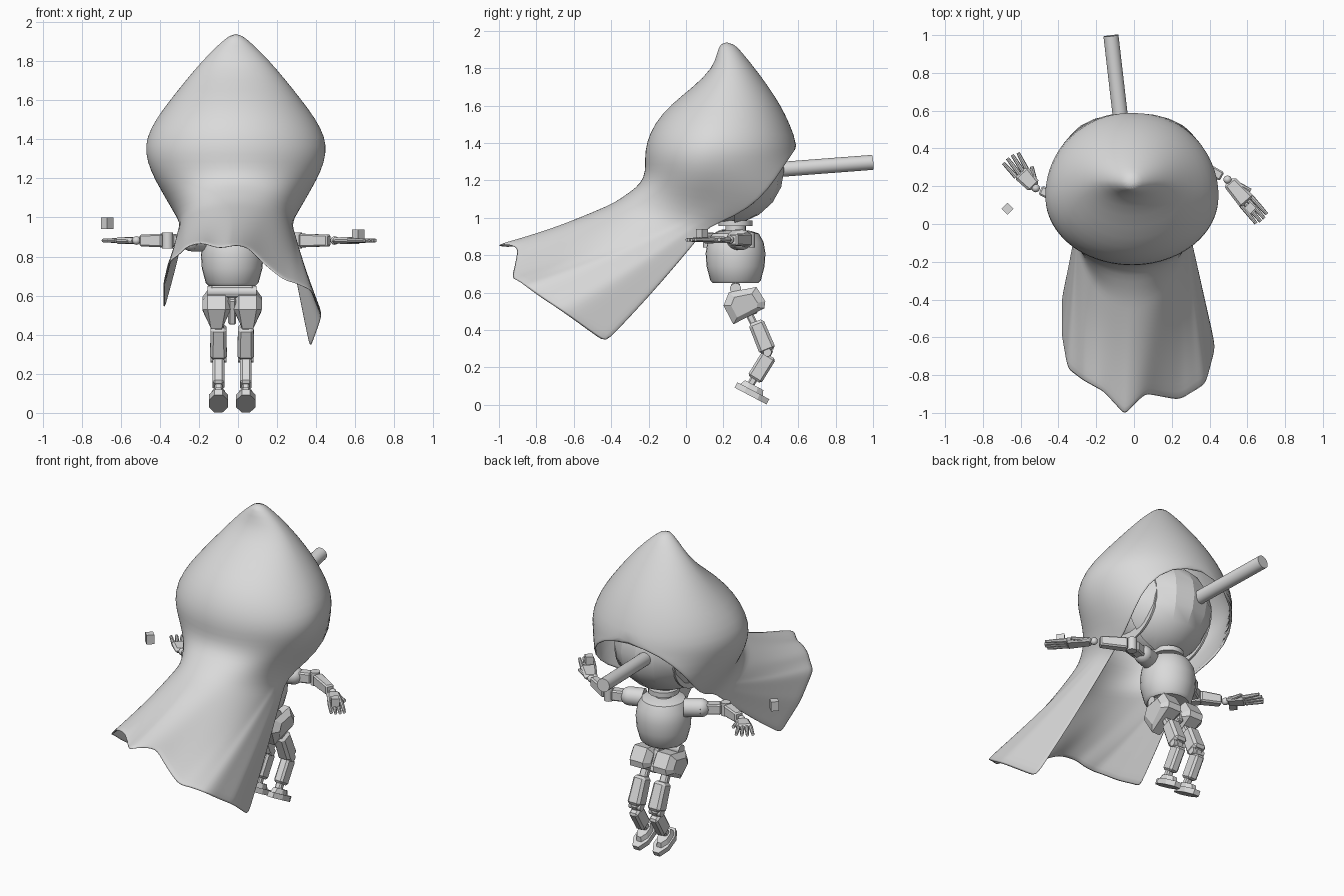
import bpy, bmesh, math
from mathutils import Vector as V, Matrix

if "Cube" in bpy.data.objects:
    bpy.data.objects.remove(bpy.data.objects["Cube"])

grey = bpy.data.materials.new("plain grey")
grey.diffuse_color = (0.7, 0.7, 0.7, 1)
grey.use_nodes = True
grey.node_tree.nodes["Principled BSDF"].inputs["Base Color"].default_value = grey.diffuse_color


def finish(name, bm, smooth=None, bevel=0):
    bmesh.ops.recalc_face_normals(bm, faces=bm.faces)
    me = bpy.data.meshes.new(name)
    bm.to_mesh(me)
    bm.free()
    me.materials.append(grey)
    ob = bpy.data.objects.new(name, me)
    bpy.context.collection.objects.link(ob)
    if smooth:
        bpy.context.view_layer.objects.active = ob
        ob.select_set(True)
        bpy.ops.object.shade_smooth_by_angle(angle=math.radians(smooth))
        ob.select_set(False)
    if bevel:
        m = ob.modifiers.new("bevel", 'BEVEL')
        m.width, m.segments = bevel, 1
    return ob


def frame(a, b, side):
    z = (b - a).normalized()
    x = (V(side) - z * z.dot(V(side))).normalized()
    m = Matrix((x, z.cross(x), z)).transposed().to_4x4()
    m.translation = (a + b) / 2
    return m


def beam(name, a, b, w, t, side=(1, 0, 0), taper=1, bevel=0.008):
    """Box from a to b; w is measured along side, t across it."""
    a, b = V(a), V(b)
    bm = bmesh.new()
    bmesh.ops.create_cube(bm, size=1)
    for v in bm.verts:
        k = taper if v.co.z > 0 else 1
        v.co = V((v.co.x * w * k, v.co.y * t * k, v.co.z * (b - a).length))
    bm.transform(frame(a, b, side))
    return finish(name, bm, bevel=bevel)


def slab(name, a, b, w, t, top=1):
    """Eight-sided plate lying along a to b, its upper face scaled by top."""
    a, b = V(a), V(b)
    bm = bmesh.new()
    bmesh.ops.create_cone(bm, cap_ends=True, segments=8, radius1=1, radius2=top, depth=t)
    c = math.cos(math.pi / 8)
    bm.transform(Matrix.Rotation(math.pi / 8, 4, 'Z'))
    for v in bm.verts:
        v.co = V((v.co.x / c * w / 2, -v.co.z, v.co.y / c * (b - a).length / 2))
    m = frame(a, b, (1, 0, 0))
    if m.col[1].z > 0:
        m = m @ Matrix.Diagonal((1, -1, 1, 1))
    bm.transform(m)
    return finish(name, bm)


def rod(name, a, b, r, r2=None, n=20):
    a, b = V(a), V(b)
    bm = bmesh.new()
    bmesh.ops.create_cone(bm, cap_ends=True, segments=n, radius1=r,
                          radius2=r if r2 is None else r2, depth=(b - a).length)
    side = (0, 0, 1) if abs((b - a).normalized().z) < .9 else (1, 0, 0)
    bm.transform(frame(a, b, side))
    return finish(name, bm, smooth=35)


def ball(name, c, s, u=24, v=14, smooth=40, keep=None):
    bm = bmesh.new()
    bmesh.ops.create_uvsphere(bm, u_segments=u, v_segments=v, radius=1)
    if keep is not None:
        bmesh.ops.bisect_plane(bm, geom=bm.verts[:] + bm.edges[:] + bm.faces[:],
                               plane_co=(0, keep, 0), plane_no=(0, -1, 0), clear_outer=True)
    bm.transform(Matrix.Translation(c) @ Matrix.Diagonal((*s, 1)))
    return finish(name, bm, smooth=smooth)


# Hood rows: back point (y, z), side point (x, y, z), edge point (x, y, z)
ROWS = [
    ((.19, 1.935), (.02, .22, 1.935), (0, .25, 1.93)),
    ((.172, 1.88), (.085, .23, 1.88), (0, .295, 1.88)),
    ((.15, 1.80), (.165, .24, 1.80), (0, .36, 1.80)),
    ((.05, 1.70), (.25, .23, 1.70), (0, .435, 1.70)),
    ((-.08, 1.60), (.33, .21, 1.60), (0, .50, 1.60)),
    ((-.165, 1.50), (.405, .18, 1.50), (0, .55, 1.50)),
    ((-.207, 1.40), (.452, .16, 1.41), (0, .595, 1.38)),
    ((-.215, 1.32), (.458, .14, 1.33), (.20, .565, 1.34)),
    ((-.21, 1.25), (.432, .13, 1.24), (.32, .49, 1.22)),
    ((-.235, 1.18), (.38, .12, 1.15), (.335, .40, 1.10)),
    ((-.30, 1.13), (.32, .09, 1.06), (.30, .27, 1.01)),
    ((-.38, 1.075), (.28, .0, .98), (.262, .12, .955)),
]
# Cape hem from left corner to right corner
HEM = [(-.38, -.40, .53), (-.38, -.60, .66), (-.35, -.77, .77), (-.27, -.83, .85),
       (-.16, -.89, .86), (-.05, -1.01, .85), (.06, -.90, .84), (.24, -.935, .67),
       (.38, -.85, .63), (.43, -.66, .49), (.37, -.43, .33)]


def row_point(row, s):
    (yb, zb), S, E = row
    S, E, u, k = V(S), V(E), abs(s), .55
    sg = 1 if s > 0 else -1
    if u <= k:
        a = u / k * math.pi / 2
        p = S + (V((0, yb, zb)) - S) * math.cos(a)
        p.x = S.x * math.sin(a)
    else:
        m = math.acos(E.x / S.x)
        a = (u - k) / (1 - k) * m
        p = S + (E - S) * (math.sin(a) / math.sin(m))
        p.x = S.x * math.cos(a)
    p.x = p.x * sg - .011
    return p


def hem_point(s):
    f = (s + 1) / 2 * (len(HEM) - 1)
    i = min(int(f), len(HEM) - 2)
    return V(HEM[i]).lerp(V(HEM[i + 1]), f - i)


# Hood and cape as one draped surface
N, CAPE = 48, 9
params = [-1 + 2 * i / N for i in range(N + 1)]
bm = bmesh.new()
grid = [[bm.verts.new(row_point(r, s)) for s in params] for r in ROWS]
for j in range(1, CAPE + 1):
    t = j / CAPE
    line = []
    for s in params:
        p = row_point(ROWS[-1], s).lerp(hem_point(s), t)
        p.z += .01 * t * math.sin(s * 17) * (1 - s * s) - .015 * math.sin(math.pi * t)
        line.append(bm.verts.new(p))
    grid.append(line)
for a, b in zip(grid, grid[1:]):
    for i in range(N):
        bm.faces.new((a[i], a[i + 1], b[i + 1], b[i]))
bm.faces.new(grid[0][:-1])
bmesh.ops.remove_doubles(bm, verts=bm.verts, dist=.0005)
hood = finish("hooded_cape", bm, smooth=80)
sol = hood.modifiers.new("cloth", 'SOLIDIFY')
sol.thickness, sol.offset = .012, 0
hood.modifiers.new("round", 'SUBSURF').levels = 1
hood.modifiers["round"].render_levels = 1

# Head, faceted mask with side seams, nose and neck
CX, CY = -.03, .265
ball("head", (-.01, .2, 1.26), (.28, .28, .285))
ball("face_mask", (-.01, .2, 1.255), (.295, .325, .295), u=16, v=10, smooth=20, keep=.18)
for x in (-.21, .19):
    rod("mask_seam", (x - .006, .2, 1.245), (x + .006, .2, 1.245), .232, n=32)
rod("nose", (-.055, .42, 1.252), (-.122, .997, 1.296), .04, n=24)
rod("neck", (CX, CY, .9), (CX, CY, 1.0), .055)
rod("neck_collar", (CX, CY, .955), (CX, CY, .985), .09)

# Barrel torso
bm = bmesh.new()
prof = [(0, .935), (.08, .93), (.125, .915), (.15, .87), (.16, .81), (.155, .74), (.135, .665), (.12, .65), (0, .65)]
vs = [bm.verts.new((r, 0, z)) for r, z in prof]
es = [bm.edges.new(e) for e in zip(vs, vs[1:])]
bmesh.ops.spin(bm, geom=vs + es, cent=(0, 0, 0), axis=(0, 0, 1), angle=2 * math.pi, steps=28)
bmesh.ops.remove_doubles(bm, verts=bm.verts, dist=.0005)
bm.transform(Matrix.Translation((CX, CY, 0)))
finish("torso", bm, smooth=40)

# Waist joint
rod("waist_pin", (CX - .125, CY, .62), (CX + .125, CY, .62), .03)
beam("waist_bar", (CX - .11, CY, .62), (CX + .11, CY, .62), .06, .05, (0, 0, 1))
beam("pelvis", (CX, .28, .60), (CX, .33, .47), .04, .12)

# Legs
OUTLINE = [(.195, .53), (.225, .605), (.38, .635), (.43, .555), (.425, .515), (.25, .425)]
for side, x in (("left", -.1), ("right", .04)):
    def leg(part, a, b, w, t, **k):
        return beam(f"{side}_{part}", (x, *a), (x, *b), w, t, **k)
    out = -.01 if x < CX else .01
    bm = bmesh.new()
    rings = []
    for dx, k in ((-.072, .6), (-.045, .95), (.045, .95), (.072, .6)):
        rings.append([bm.verts.new((x + out + dx * min(1, .62 + (z - .425) * 4), .31 + (y - .31) * k,
                                    .53 + (z - .53) * k)) for y, z in OUTLINE])
    for a, b in zip(rings, rings[1:]):
        for i in range(6):
            bm.faces.new((a[i], a[i - 1], b[i - 1], b[i]))
    bm.faces.new(rings[0])
    bm.faces.new(rings[-1])
    finish(f"{side}_hip_shell", bm)
    leg("thigh_link", (.33, .50), (.38, .40), .05, .04)
    leg("thigh", (.372, .445), (.438, .285), .08, .085, taper=1.08, bevel=.015)
    rod(f"{side}_knee_pin", (x - .04, .435, .28), (x + .04, .435, .28), .022)
    leg("shin_link", (.45, .30), (.40, .20), .045, .04)
    leg("shin", (.445, .265), (.365, .135), .06, .085, bevel=.012)
    leg("ankle", (.37, .15), (.335, .09), .04, .04)
    slab(f"{side}_sole", (x, .267, .106), (x, .438, .016), .098, .032)
    slab(f"{side}_shoe", (x, .29, .122), (x, .42, .052), .085, .04, top=.75)

# Arms: shoulder, elbow, wrist, knuckles, fingertips
ARMS = [("right", (.10, .27), (.30, .34), (.495, .235), (.60, .115), (.683, .018), .075),
        ("left", (-.16, .25), (-.36, .12), (-.52, .19), (-.6, .275), (-.66, .36), .095)]
Z, UP = .882, (0, 0, 1)
for side, sh, el, wr, kn, tip, spread in ARMS:
    p = [V((*q, Z)) for q in (sh, el, wr, kn, tip)]
    rod(f"{side}_shoulder", p[0], p[0].lerp(p[1], .4), .055)
    ball(f"{side}_shoulder_cap", p[0].lerp(p[1], .4), (.055, .055, .055), 16, 10)
    beam(f"{side}_upper_arm", p[0].lerp(p[1], .4), p[1].lerp(p[0], .1), .065, .06, UP)
    rod(f"{side}_elbow_pin", p[1] - V((0, 0, .04)), p[1] + V((0, 0, .04)), .028)
    beam(f"{side}_forearm", p[1].lerp(p[2], .12), p[2].lerp(p[1], .15), .07, .06, UP, taper=.85)
    ball(f"{side}_wrist", p[2], (.022, .022, .022), 12, 8)
    beam(f"{side}_palm", p[2].lerp(p[3], .08), p[3], .03, .075, UP, taper=1.25, bevel=.012)
    d = (p[4] - p[3]).normalized()
    across = d.cross(V(UP))
    for i in range(4):
        f = (i - 1.5) / 3
        base = p[3] + across * f * .07
        end = p[4] + across * f * spread - d * abs(f) * .025
        mid = base.lerp(end, .5)
        rod(f"{side}_finger_{i + 1}", base - d * .008, mid, .0125, .011, 8)
        rod(f"{side}_fingertip_{i + 1}", mid, end, .0115, .009, 8)
    th = across * (1 if side == "left" else -1)
    a = p[2].lerp(p[3], .4) + th * .03
    rod(f"{side}_thumb", a, a + th * .025 + d * .06, .013, .01, 8)

# Control blocks beside the hands
for name, c, s in (("left_block", (-.67, .08, .97), .045), ("right_block", (.615, .085, .91), .045)):
    d = V((.5, .5, 0)).normalized() * s / 2
    beam(name, V(c) - d, V(c) + d, s * 1.3, s, UP, bevel=0)
